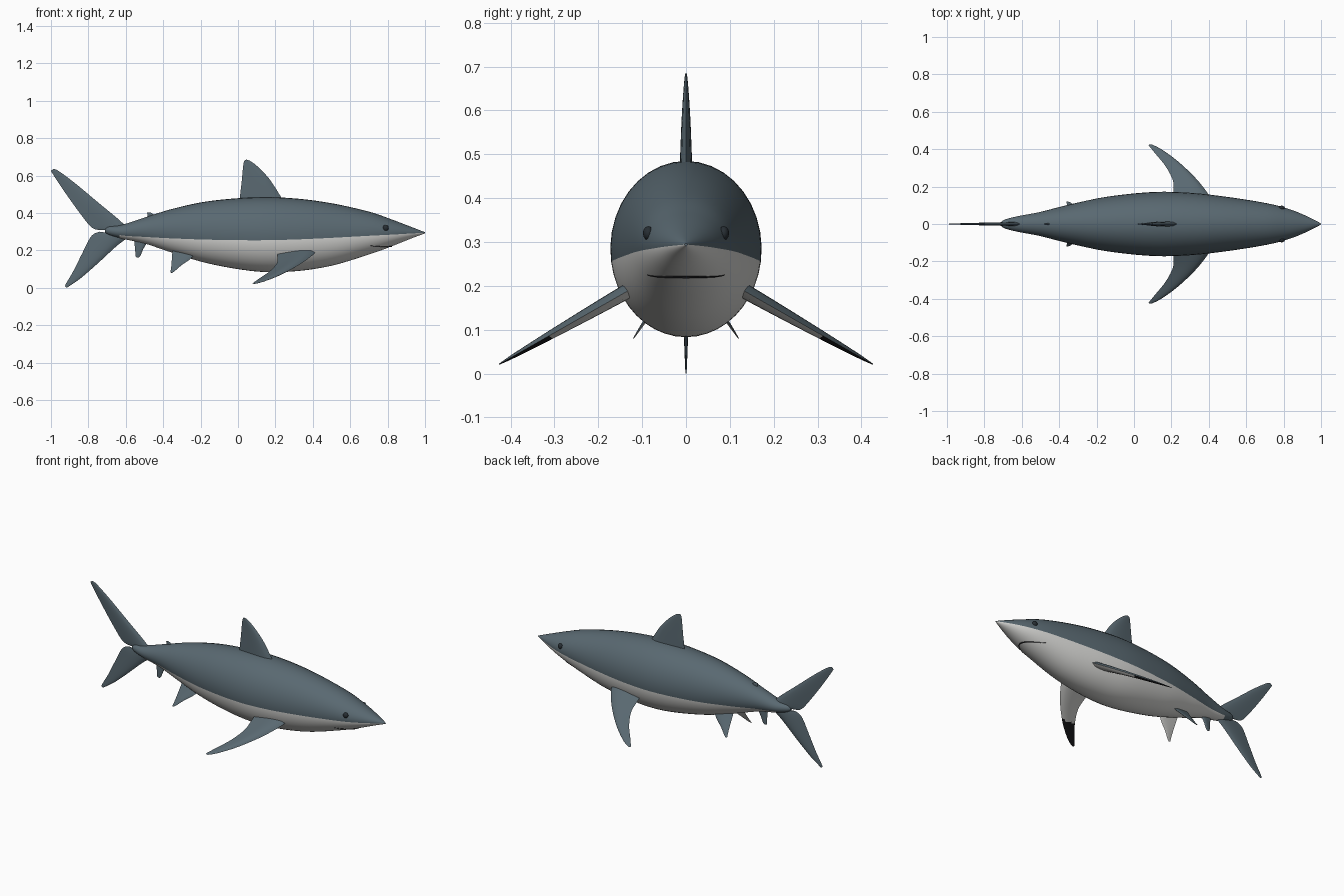
import bpy, bmesh, math
from mathutils import Vector

if "Cube" in bpy.data.objects:
    bpy.data.objects.remove(bpy.data.objects["Cube"])


def material(name, rgb):
    m = bpy.data.materials.new(name)
    m.use_nodes = True
    m.diffuse_color = (*rgb, 1)
    m.node_tree.nodes["Principled BSDF"].inputs["Base Color"].default_value = (*rgb, 1)
    return m


SLATE = material("slate_grey", (0.10, 0.14, 0.165))
WHITE = material("belly_white", (0.70, 0.70, 0.68))
BLACK = material("tip_black", (0.012, 0.012, 0.014))
EYE = material("eye_dark", (0.02, 0.027, 0.033))


def smooth(points, steps):
    """Catmull-Rom interpolation of tuples of any length."""
    pts = [points[0], *points, points[-1]]
    out = []
    for p0, p1, p2, p3 in zip(pts, pts[1:], pts[2:], pts[3:]):
        for i in range(steps):
            t = i / steps
            out.append(tuple(
                0.5 * (2 * b + (c - a) * t + (2 * a - 5 * b + 4 * c - d) * t ** 2
                       + (3 * b - a - 3 * c + d) * t ** 3)
                for a, b, c, d in zip(p0, p1, p2, p3)))
    return out + [points[-1]]


def loft(name, rings, mats, pick):
    """Skin closed rings, cap both ends, choose a material per face."""
    bm = bmesh.new()
    rows = [[bm.verts.new(p) for p in ring] for ring in rings]
    n = len(rows[0])
    for a, b in zip(rows, rows[1:]):
        for j in range(n):
            k = (j + 1) % n
            f = bm.faces.new((a[j], a[k], b[k], b[j]))
            f.material_index = pick(f.calc_center_median(), j)
    bm.faces.new(rows[0])
    bm.faces.new(rows[-1])
    bmesh.ops.recalc_face_normals(bm, faces=bm.faces)
    mesh = bpy.data.meshes.new(name)
    bm.to_mesh(mesh)
    bm.free()
    for m in mats:
        mesh.materials.append(m)
    obj = bpy.data.objects.new(name, mesh)
    bpy.context.collection.objects.link(obj)
    shade(obj)
    return obj


def shade(obj):
    bpy.ops.object.select_all(action="DESELECT")
    obj.select_set(True)
    bpy.context.view_layer.objects.active = obj
    bpy.ops.object.shade_smooth_by_angle(angle=math.radians(45))


# Body: x, top, bottom, half width, colour line height
BODY = [
    (-.712, .312, .298, .008, .300), (-.69, .328, .282, .024, .298),
    (-.62, .337, .262, .042, .280), (-.5, .375, .237, .065, .272),
    (-.35, .422, .187, .103, .264), (-.15, .464, .128, .145, .257),
    (.1, .484, .087, .171, .254), (.3, .478, .088, .167, .258),
    (.5, .452, .118, .145, .267), (.7, .407, .178, .113, .278),
    (.82, .366, .221, .083, .284), (.92, .328, .261, .044, .290),
    (1.0, .297, .291, .003, .294)]
HALF = 20


def body_ring(x, top, bottom, width, line):
    mid, h = (top + bottom) / 2, (top - bottom) / 2
    a = math.asin(max(-.9, min(.9, (line - mid) / h)))
    upper = [a + (math.pi - 2 * a) * i / HALF for i in range(HALF)]
    lower = [math.pi - a + (math.pi + 2 * a) * i / HALF for i in range(HALF)]
    return [(x, width * math.cos(t), mid + h * math.sin(t)) for t in upper + lower]


loft("body", [body_ring(*r) for r in smooth(BODY, 7)], [SLATE, WHITE],
     lambda c, j: int(j >= HALF and c.x > -.63))


# Fins: rows of leading u, v, trailing u, v, half thickness
def fin(name, rows, place, normal, mats=(SLATE,), pick=lambda c, j: 0):
    rings, n = [], 10
    for lu, lv, tu, tv, thick in smooth(rows, 7):
        def point(t, side):
            p = Vector(place(lu + (tu - lu) * t, lv + (tv - lv) * t))
            return p + normal * side * thick * math.sin(math.pi * t ** .6)
        rings.append([point(i / n, 1) for i in range(n + 1)]
                     + [point(i / n, -1) for i in range(n - 1, 0, -1)])
    return loft(name, rings, mats, pick)


def upright(u, v):
    return (u, 0, v)


SIDE = Vector((0, 1, 0))
fin("dorsal_fin", [
    (.25, .45, .01, .45, .015), (.215, .51, .012, .50, .013),
    (.165, .585, .020, .57, .010), (.105, .648, .026, .635, .006),
    (.065, .678, .031, .672, .003), (.045, .685, .038, .684, .001)], upright, SIDE)
fin("tail_upper_lobe", [
    (-.58, .31, -.74, .308, .012), (-.64, .367, -.785, .325, .010),
    (-.75, .458, -.85, .405, .008), (-.87, .558, -.925, .51, .005),
    (-.96, .625, -.983, .597, .003), (-.988, .635, -1.0, .625, .001)], upright, SIDE)
fin("tail_lower_lobe", [
    (-.58, .275, -.74, .300, .012), (-.65, .222, -.785, .275, .010),
    (-.75, .130, -.835, .18, .007), (-.84, .052, -.88, .09, .004),
    (-.90, .010, -.918, .025, .002), (-.915, .0, -.925, .007, .001)], upright, SIDE)
fin("second_dorsal_fin", [
    (-.42, .37, -.485, .36, .006), (-.45, .392, -.483, .385, .004),
    (-.47, .404, -.487, .402, .001)], upright, SIDE)
fin("anal_fin", [
    (-.48, .25, -.555, .25, .006), (-.505, .21, -.55, .205, .005),
    (-.52, .175, -.548, .17, .003), (-.53, .163, -.542, .163, .001)], upright, SIDE)

# Paired fins: grey above, white below, pectorals with black tips beneath
PECTORAL = [
    (.43, .10, .21, .10, .018), (.39, .17, .212, .17, .016),
    (.325, .25, .207, .235, .013), (.235, .335, .168, .31, .009),
    (.15, .397, .115, .375, .005), (.10, .423, .085, .412, .002),
    (.085, .426, .078, .421, .001)]
PELVIC = [
    (-.21, .035, -.35, .035, .006), (-.25, .068, -.353, .065, .005),
    (-.30, .092, -.356, .092, .004), (-.335, .112, -.36, .112, .002),
    (-.352, .120, -.362, .119, .001)]

for label, s in (("left", 1), ("right", -1)):
    # side argument +1 is the upper skin, listed first in each ring
    fin(label + "_pectoral_fin", PECTORAL,
        lambda u, v: (u, s * v, .19 - .57 * (v - .13)),
        Vector((0, s * .5, .87)), (SLATE, WHITE, BLACK),
        lambda c, j: 0 if j < 10 else 2 if abs(c.y) > .31 else 1)
    fin(label + "_pelvic_fin", PELVIC,
        lambda u, v: (u, s * v, .26 - 1.5 * v),
        Vector((0, s * .83, .55)), (SLATE, WHITE),
        lambda c, j: int(j >= 10))
    bpy.ops.mesh.primitive_uv_sphere_add(
        segments=20, ring_count=12, radius=.016, location=(.79, s * .086, .32))
    eye = bpy.context.object
    eye.name = label + "_eye"
    eye.scale = (1, .75, 1)
    eye.data.materials.append(EYE)
    shade(eye)

# Mouth: thin curved line lying on the underside of the snout
FINE = smooth(BODY, 150)


def belly_point(x, y):
    _, top, bottom, width, _ = min(FINE, key=lambda r: abs(r[0] - x))
    h = (top - bottom) / 2
    return (x, y, bottom + h - h * math.sqrt(max(0, 1 - (y / width) ** 2)))


mouth_rings = []
for i in range(33):
    f = i / 16 - 1
    p = Vector(belly_point(.82 - .11 * f * f, .088 * f))
    r = .0045 * (1 - .7 * abs(f))
    mouth_rings.append([p + Vector((r * math.cos(a), 0, r * math.sin(a)))
                        for a in (k * math.pi / 3 for k in range(6))])
loft("mouth", mouth_rings, [BLACK], lambda c, j: 0)
